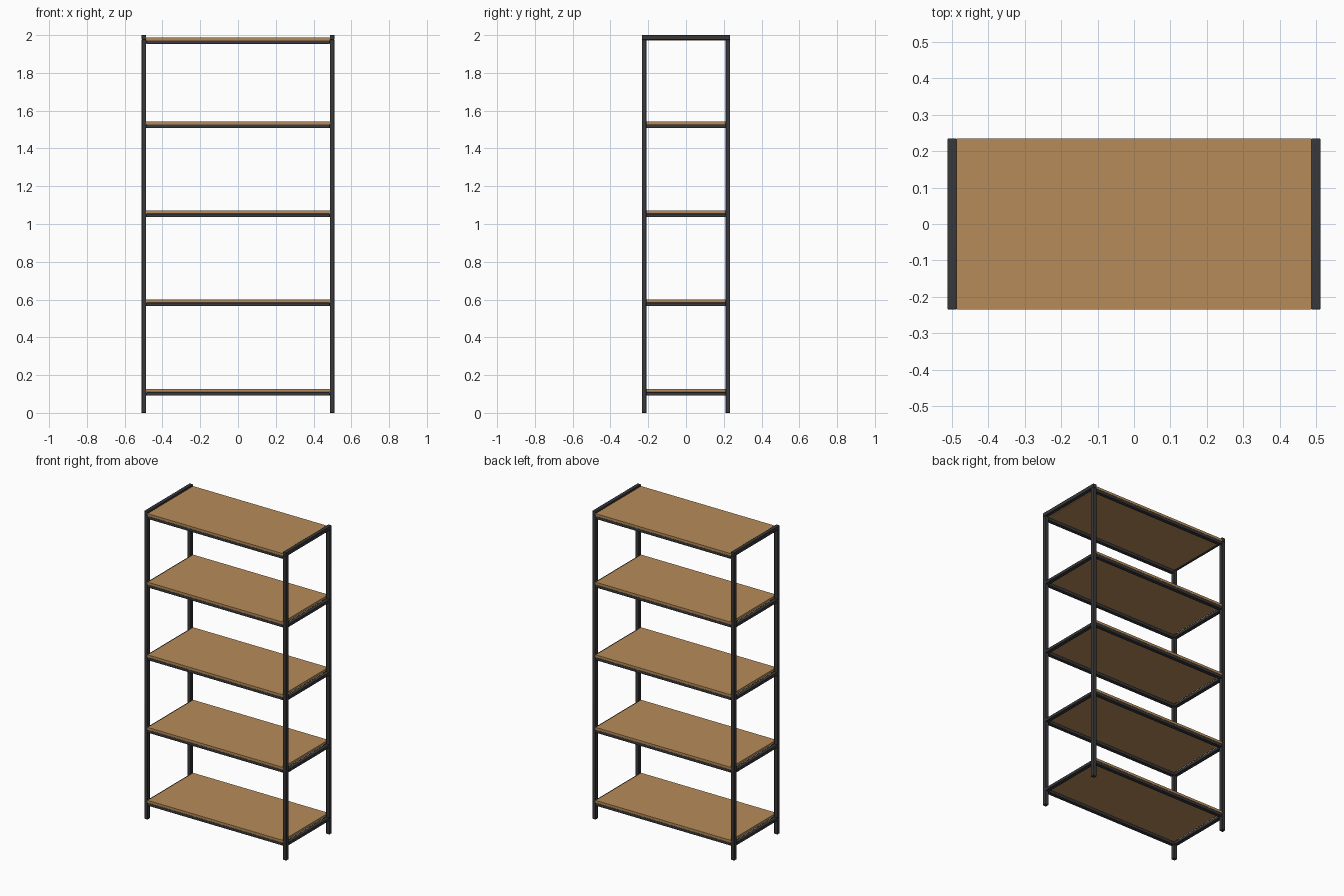
import bpy

cube = bpy.data.objects.get("Cube")
if cube:
    bpy.data.objects.remove(cube, do_unlink=True)


def material(name, color, roughness):
    m = bpy.data.materials.new(name)
    m.use_nodes = True
    m.diffuse_color = color
    bsdf = m.node_tree.nodes["Principled BSDF"]
    bsdf.inputs["Base Color"].default_value = color
    bsdf.inputs["Roughness"].default_value = roughness
    return m


STEEL = material("dark steel", (0.04, 0.04, 0.043, 1), 0.5)
WOOD = material("warm wood", (0.47, 0.26, 0.1, 1), 0.6)


def box(name, lo, hi, mat, bevel=0.0):
    """Axis-aligned block between two corners, with optional rounded edges."""
    center = [(a + b) / 2 for a, b in zip(lo, hi)]
    bpy.ops.mesh.primitive_cube_add(size=1, location=center)
    ob = bpy.context.object
    ob.name = name
    ob.scale = [abs(b - a) for a, b in zip(lo, hi)]
    bpy.ops.object.transform_apply(location=False, rotation=False, scale=True)
    ob.data.materials.append(mat)
    if bevel:
        mod = ob.modifiers.new("rounded edges", "BEVEL")
        mod.width = bevel
        mod.segments = 2
        bpy.ops.object.shade_smooth_by_angle()
    return ob


X, Y, H = 0.511, 0.234, 2.0     # outer half width, half depth, height
T = 0.025                       # tube size
RAIL, BOARD = 0.019, 0.016      # rail height and board thickness
XI, YI = X - T, Y - T           # inner faces of the posts
SIDES = (("left", 1), ("right", -1))
ENDS = (("front", -1), ("back", 1))

# Corner posts and the side rails capping them
for side, sx in SIDES:
    for end, sy in ENDS:
        box(f"{end}_{side}_post", (sx * XI, sy * YI, 0),
            (sx * X, sy * Y, H - T), STEEL, 0.003)
    box(f"{side}_top_rail", (sx * XI, -Y, H - T), (sx * X, Y, H), STEEL, 0.003)

# Shelves: a board resting on front, back and side rails
for i, z in enumerate((0.091, 0.565, 1.036, 1.508, 1.953), 1):
    top = z + RAIL
    for end, sy in ENDS:
        box(f"shelf_{i}_{end}_rail", (-XI, sy * YI, z),
            (XI, sy * Y, top), STEEL, 0.002)
    if i < 5:
        for side, sx in SIDES:
            box(f"shelf_{i}_{side}_rail", (sx * XI, -YI, z),
                (sx * X, YI, top), STEEL, 0.002)
    box(f"shelf_{i}_board", (-XI, -Y, top), (XI, Y, top + BOARD), WOOD)
